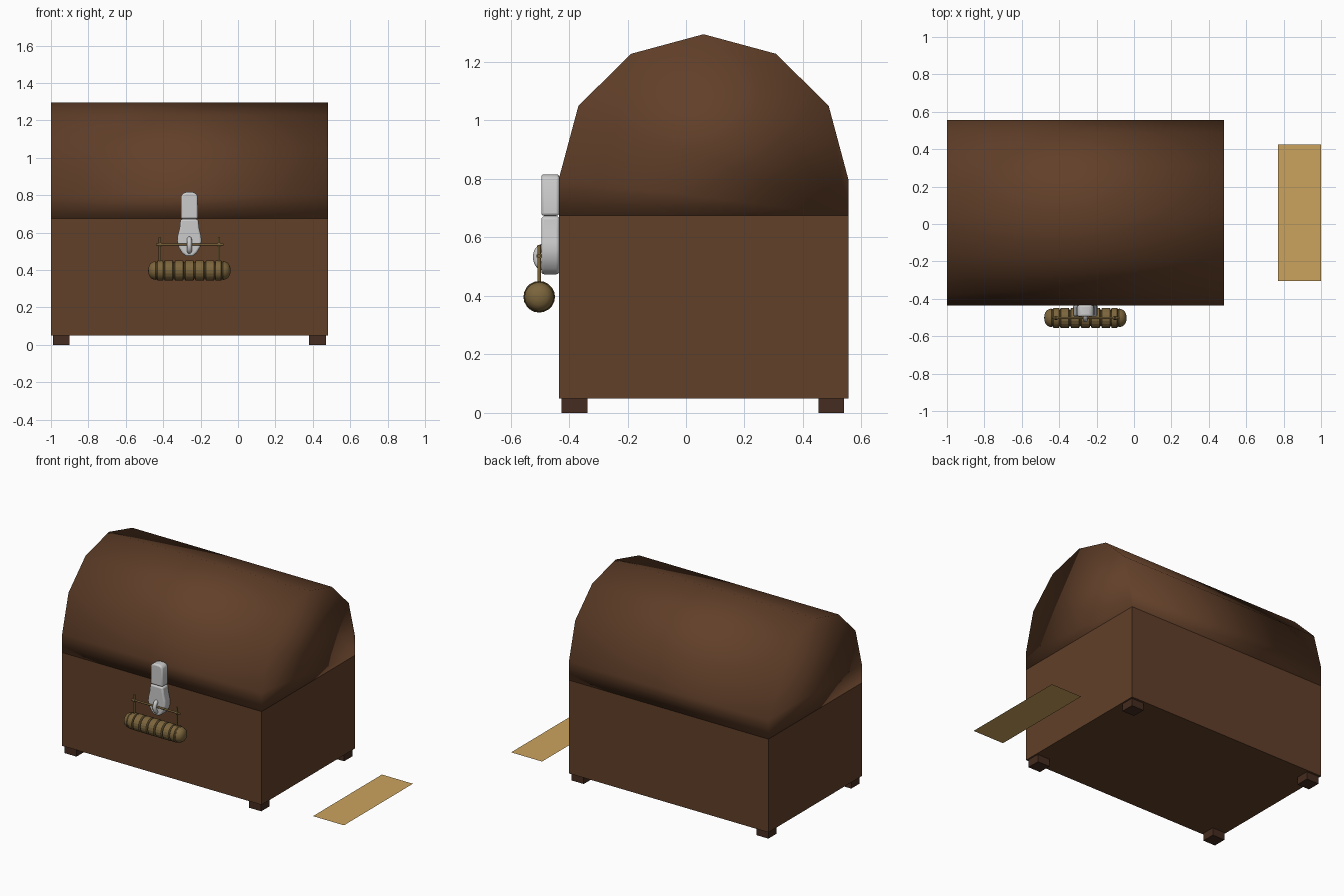
import bpy, bmesh
from math import pi, cos, sin, radians
from mathutils import Vector

if "Cube" in bpy.data.objects:
    bpy.data.objects.remove(bpy.data.objects["Cube"])


def mat(name, col):
    m = bpy.data.materials.new(name)
    m.diffuse_color = (*col, 1)
    m.use_nodes = True
    m.node_tree.nodes["Principled BSDF"].inputs["Base Color"].default_value = m.diffuse_color
    return m


WOOD = mat("wood", (0.12, 0.05, 0.022))
DARK = mat("dark_wood", (0.06, 0.025, 0.014))
PAPER = mat("parchment", (0.6, 0.37, 0.11))
BRASS = mat("brass", (0.2, 0.13, 0.045))


def finish(name, bm, material=None, smooth=None, bevel=0):
    bmesh.ops.recalc_face_normals(bm, faces=bm.faces)
    me = bpy.data.meshes.new(name)
    bm.to_mesh(me)
    bm.free()
    ob = bpy.data.objects.new(name, me)
    bpy.context.collection.objects.link(ob)
    if material:
        me.materials.append(material)
    if bevel:
        b = ob.modifiers.new("bevel", 'BEVEL')
        b.width, b.segments, b.limit_method = bevel, 3, 'ANGLE'
        b.angle_limit = radians(40)
    if smooth:
        bpy.ops.object.select_all(action='DESELECT')
        bpy.context.view_layer.objects.active = ob
        ob.select_set(True)
        bpy.ops.object.shade_smooth_by_angle(angle=radians(smooth))
    return ob


def box(name, lo, hi, material):
    bm = bmesh.new()
    bmesh.ops.create_cube(bm, size=1)
    for v in bm.verts:
        v.co = [l + (c + 0.5) * (h - l) for c, l, h in zip(v.co, lo, hi)]
    return finish(name, bm, material)


def prism(name, points, depth, material=None, **kw):
    bm = bmesh.new()
    f = bm.faces.new([bm.verts.new(p) for p in points])
    r = bmesh.ops.extrude_face_region(bm, geom=[f])
    bmesh.ops.translate(bm, vec=depth, verts=[
        v for v in r["geom"] if isinstance(v, bmesh.types.BMVert)])
    bm.normal_update()
    # extrusion keeps the starting face, so the prism is closed
    return finish(name, bm, material, **kw)


def lathe_x(name, profile, y, z, material, sides=32, smooth=40):
    """Revolve (x, radius) pairs round an axis parallel to x."""
    bm = bmesh.new()
    rings = [[bm.verts.new((x, y + r * cos(2 * pi * i / sides), z + r * sin(2 * pi * i / sides)))
              for i in range(sides)] for x, r in profile]
    for a, b in zip(rings, rings[1:]):
        for i in range(sides):
            j = (i + 1) % sides
            bm.faces.new((a[i], a[j], b[j], b[i]))
    bm.faces.new(rings[0])
    bm.faces.new(rings[-1])
    return finish(name, bm, material, smooth=smooth)


def rod(name, a, b, r, material):
    a, b = Vector(a), Vector(b)
    bm = bmesh.new()
    bmesh.ops.create_cone(bm, cap_ends=True, segments=12, radius1=r, radius2=r,
                          depth=(b - a).length)
    ob = finish(name, bm, material, smooth=40)
    ob.rotation_euler = (b - a).to_track_quat('Z', 'Y').to_euler()
    ob.location = (a + b) / 2
    return ob


# Chest body and feet
box("chest_body", (-1, -0.435, 0.05), (0.48, 0.555, 0.675), WOOD)
for xs, x in (("left", -0.99), ("right", 0.38)):
    for ys, y in (("front", -0.425), ("back", 0.453)):
        box(f"{ys}_{xs}_foot", (x, y, 0), (x + 0.09, y + 0.088, 0.05), DARK)

# Faceted barrel lid, softly shaded across all edges
half = [(0.495, 0.675), (0.495, 0.80), (0.428, 1.05), (0.248, 1.228)]
arc = [(-y, z) for y, z in half] + [(0, 1.295)] + half[::-1]
prism("lid", [(-1, 0.06 + y, z) for y, z in arc], (1.48, 0, 0), WOOD, smooth=180)

# Hasp: upper plate on the lid, flared lower plate on the body
CX = -0.26


def plate(name, side):
    pts = [(CX - x, -0.433, z) for x, z in side] + [(CX + x, -0.433, z) for x, z in side[::-1]]
    prism(name, pts, (0, -0.062, 0), smooth=50, bevel=0.01)


plate("hasp_upper", [(0.046, 0.674), (0.044, 0.795), (0.036, 0.810), (0.018, 0.816)])
plate("hasp_lower", [(0.018, 0.474), (0.040, 0.492), (0.058, 0.523), (0.065, 0.555),
                     (0.062, 0.585), (0.052, 0.625), (0.047, 0.672)])

# Staple the shackle passes through
cu = bpy.data.curves.new("staple", 'CURVE')
cu.dimensions, cu.bevel_depth, cu.bevel_resolution = '3D', 0.013, 3
sp = cu.splines.new('POLY')
sp.points.add(12)
for i, p in enumerate(sp.points):
    t = pi * i / 12
    p.co = (CX, -0.487 - 0.024 * sin(t), 0.533 + 0.034 * cos(t), 1)
    p.radius = 1
sp.use_smooth = True
bpy.context.collection.objects.link(bpy.data.objects.new("staple", cu))

# Combination padlock: core, rounded ends, five blank dials
LY, LZ = -0.502, 0.397
lathe_x("padlock_core", [(-0.42, 0.043), (-0.10, 0.043)], LY, LZ, BRASS)
end = [(0.137, 0.043), (0.141, 0.053), (0.170, 0.053), (0.174, 0.047), (0.178, 0.047),
       (0.181, 0.050), (0.193, 0.047), (0.206, 0.040), (0.214, 0.029), (0.219, 0.015), (0.220, 0.002)]
for s, side in ((-1, "left"), (1, "right")):
    lathe_x(f"padlock_{side}_end", [(CX + s * x, r) for x, r in end], LY, LZ, BRASS)
for i in range(5):
    x = CX + (i - 2) * 0.055
    lathe_x(f"dial_{i + 1}", [(x - 0.025, 0.046), (x - 0.021, 0.054),
                              (x + 0.021, 0.054), (x + 0.025, 0.046)],
            LY, LZ, BRASS, sides=20, smooth=15)

# Shackle: cross bar with two posts
rod("shackle_bar", (-0.438, LY, 0.537), (-0.078, LY, 0.537), 0.006, BRASS)
for s, side in ((-1, "left"), (1, "right")):
    x = CX + s * 0.158
    rod(f"shackle_{side}_post", (x, LY, 0.43), (x, LY, 0.575), 0.006, BRASS)
    rod(f"shackle_{side}_collar", (x - 0.008, LY, 0.537), (x + 0.008, LY, 0.537), 0.010, BRASS)

# Sheet of parchment on the floor
bm = bmesh.new()
bm.faces.new([bm.verts.new(p) for p in ((0.77, -0.305, 0.002), (1, -0.305, 0.002),
                                        (1, 0.425, 0.002), (0.77, 0.425, 0.002))])
finish("parchment_sheet", bm, PAPER)
